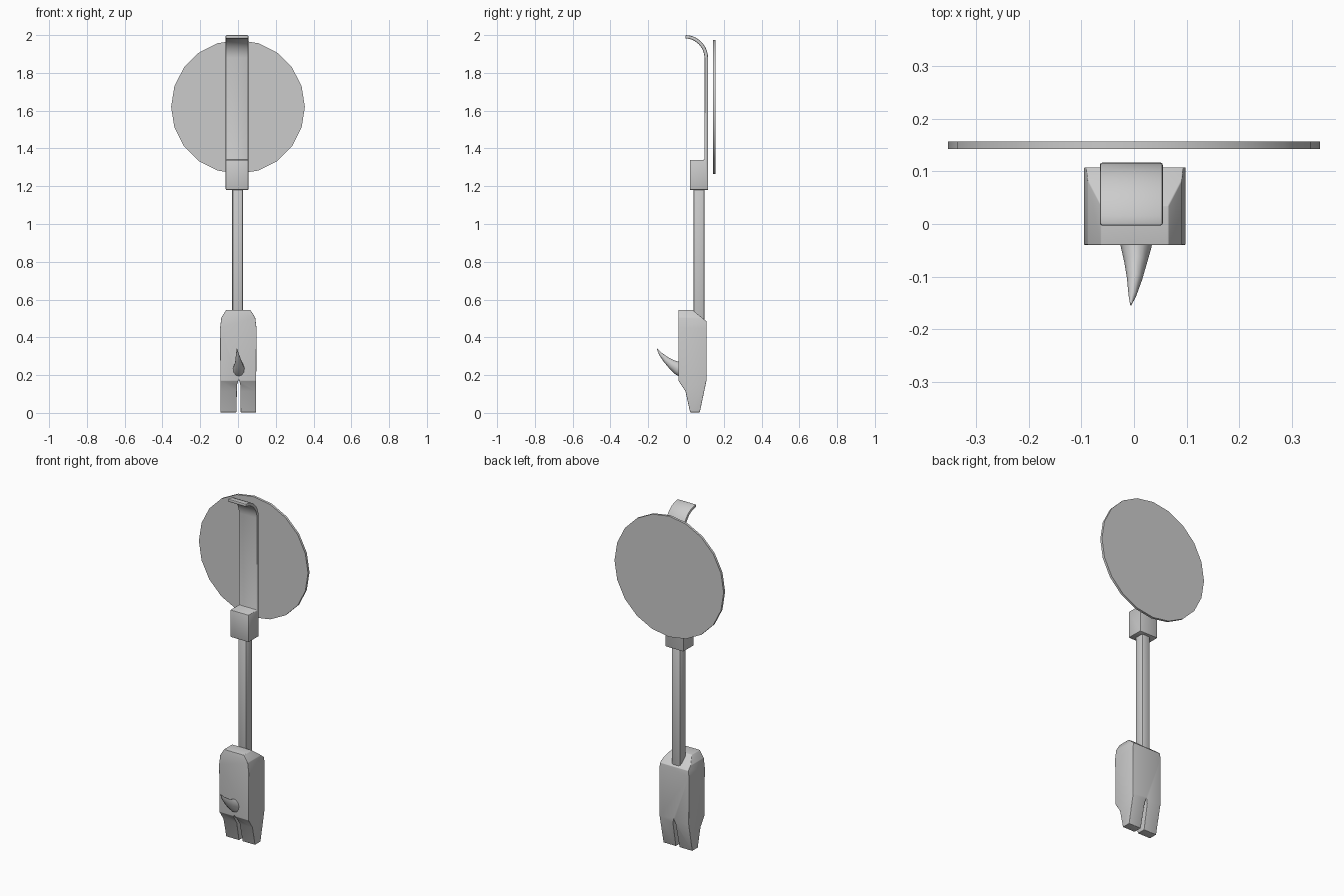
import bpy, bmesh
from math import sin, cos, pi, radians
from mathutils import Vector

if "Cube" in bpy.data.objects:
    bpy.data.objects.remove(bpy.data.objects["Cube"])


def add_object(name, bm):
    bmesh.ops.recalc_face_normals(bm, faces=bm.faces)
    mesh = bpy.data.meshes.new(name)
    bm.to_mesh(mesh)
    bm.free()
    ob = bpy.data.objects.new(name, mesh)
    bpy.context.collection.objects.link(ob)
    return ob


def prism(name, outline, axis, lo, hi):
    """Extrude an outline along x (points are y, z) or along y (points are x, z)."""
    bm = bmesh.new()
    place = (lambda a, b, t: (t, a, b)) if axis == 'x' else (lambda a, b, t: (a, t, b))
    face = bm.faces.new([bm.verts.new(place(a, b, lo)) for a, b in outline])
    out = bmesh.ops.extrude_face_region(bm, geom=[face])
    verts = [g for g in out['geom'] if isinstance(g, bmesh.types.BMVert)]
    bmesh.ops.translate(bm, verts=verts, vec=place(0, 0, hi - lo))
    return add_object(name, bm)


def activate(ob):
    bpy.ops.object.select_all(action='DESELECT')
    ob.select_set(True)
    bpy.context.view_layer.objects.active = ob


def finish(ob, width=0, segments=2, angle=35):
    activate(ob)
    if width:
        m = ob.modifiers.new('Bevel', 'BEVEL')
        m.width, m.segments = width, segments
        m.limit_method, m.angle_limit = 'ANGLE', radians(angle)
        bpy.ops.object.modifier_apply(modifier=m.name)
    bpy.ops.object.shade_smooth_by_angle(angle=radians(35))


# handle: side profile intersected with the forked front outline
handle = prism('handle', [(-0.04, 0.545), (0.035, 0.545), (0.108, 0.485), (0.108, 0.17),
                          (0.073, 0.003), (0.022, 0.003), (-0.003, 0.115), (-0.04, 0.17)],
               'x', -0.2, 0.2)
fork = prism('fork_cutter', [(-0.043, 0.576), (-0.088, 0.505), (-0.095, 0.45), (-0.092, -0.05),
                             (-0.010, -0.05), (-0.005, 0.15), (0.004, 0.178), (0.012, 0.15),
                             (0.015, -0.05), (0.095, -0.05), (0.098, 0.45), (0.091, 0.505),
                             (0.046, 0.576)], 'y', -0.3, 0.3)
activate(handle)
m = handle.modifiers.new('Fork', 'BOOLEAN')
m.operation, m.object, m.solver = 'INTERSECT', fork, 'EXACT'
bpy.ops.object.modifier_apply(modifier=m.name)
bpy.data.objects.remove(fork)
finish(handle, 0.012, 3, 25)

# stem
stem = prism('stem', [(0.040, 0.45), (0.099, 0.45), (0.099, 1.2), (0.040, 1.2)],
             'x', -0.031, 0.026)
finish(stem, 0.011)

# socket block with the hooked strip above it
steps = 10
arc = [i * pi / 2 / steps for i in range(steps + 1)]
outer = [(0.117 * cos(a) - 0.003 * sin(a), 1.88 + 0.12 * sin(a)) for a in arc]
inner = [(0.098 * cos(a) - 0.003 * sin(a), 1.88 + 0.102 * sin(a)) for a in reversed(arc)]
hook = prism('socket_and_hook', [(0.02, 1.18), (0.117, 1.18)] + outer + inner
             + [(0.098, 1.34), (0.02, 1.34)], 'x', -0.065, 0.055)
finish(hook, 0.005)

# thin disc behind the strip
n = 20
finish(prism('disc', [(0.354 * cos(2 * pi * i / n), 1.62 + 0.354 * sin(2 * pi * i / n))
                      for i in range(n)], 'y', 0.143, 0.157))

# curved spur on the front of the handle: (centre), radius
rings = [((0.004, -0.02, 0.228), 0.040), ((0.004, -0.045, 0.238), 0.034),
         ((0.003, -0.075, 0.257), 0.025), ((0.001, -0.105, 0.281), 0.017),
         ((-0.003, -0.135, 0.312), 0.009), ((-0.006, -0.154, 0.340), 0.0015)]
bm = bmesh.new()
sides, loops = 12, []
for i, (c, r) in enumerate(rings):
    tangent = Vector(rings[min(i + 1, len(rings) - 1)][0]) - Vector(rings[max(i - 1, 0)][0])
    side = tangent.cross(Vector((0, 0, 1))).normalized()
    up = side.cross(tangent).normalized()
    loops.append([bm.verts.new(Vector(c) + 0.85 * r * cos(2 * pi * k / sides) * side
                               + r * sin(2 * pi * k / sides) * up) for k in range(sides)])
for a, b in zip(loops, loops[1:]):
    for k in range(sides):
        j = (k + 1) % sides
        bm.faces.new((a[k], a[j], b[j], b[k]))
bm.faces.new(loops[0])
bm.faces.new(loops[-1])
finish(add_object('spur', bm))
